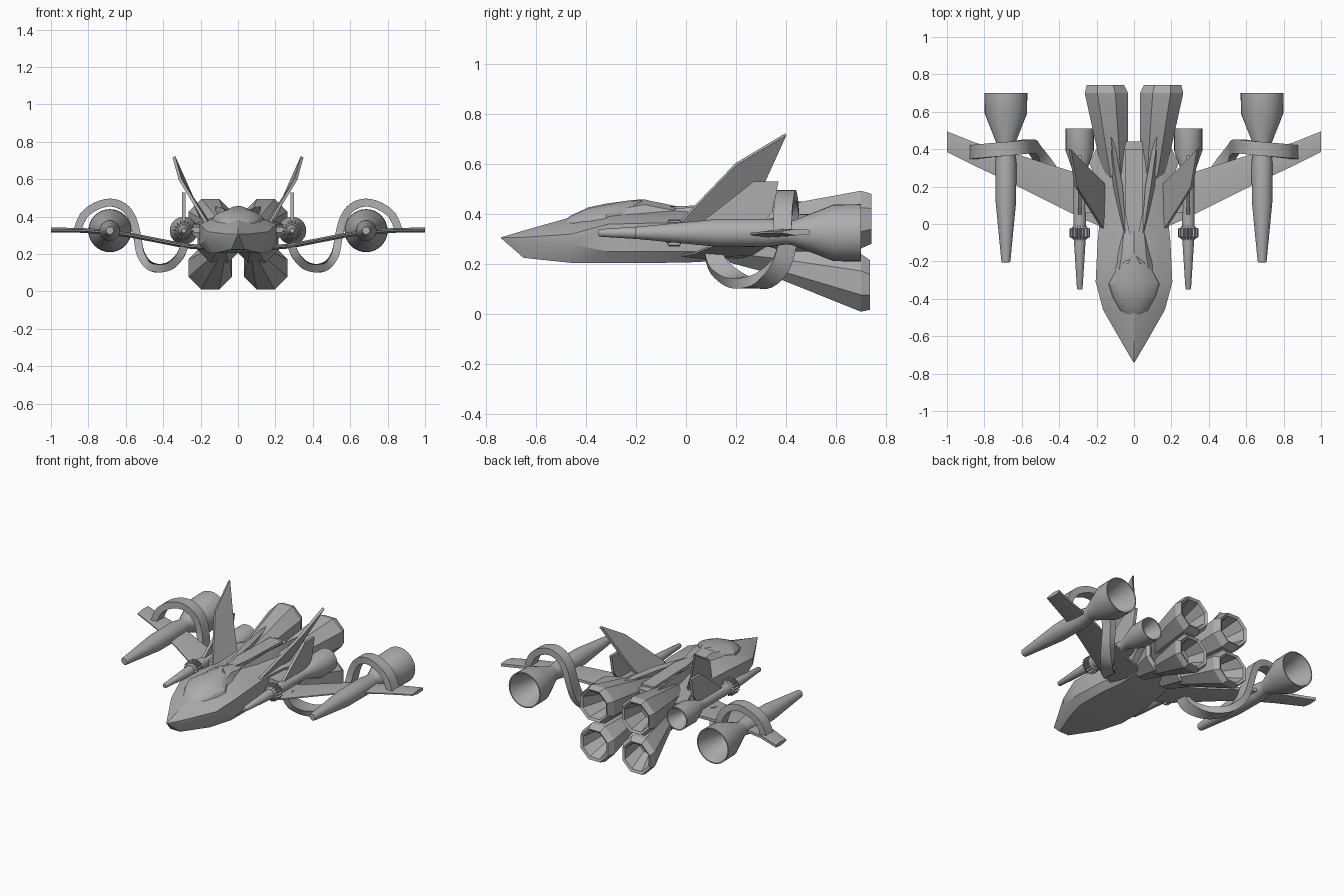
import bpy, bmesh, math
from mathutils import Vector

cube = bpy.data.objects.get("Cube")
if cube:
    bpy.data.objects.remove(cube, do_unlink=True)

grey = bpy.data.materials.new("hull_grey")
grey.use_nodes = True
colour = (0.42, 0.42, 0.42, 1)
grey.diffuse_color = colour
grey.node_tree.nodes["Principled BSDF"].inputs["Base Color"].default_value = colour


def finish(name, bm, mirror=True, angle=30):
    bmesh.ops.remove_doubles(bm, verts=bm.verts, dist=0.0005)
    bmesh.ops.recalc_face_normals(bm, faces=bm.faces)
    mesh = bpy.data.meshes.new(name)
    bm.to_mesh(mesh)
    bm.free()
    mesh.materials.append(grey)
    obj = bpy.data.objects.new(name, mesh)
    bpy.context.collection.objects.link(obj)
    bpy.ops.object.select_all(action='DESELECT')
    obj.select_set(True)
    bpy.context.view_layer.objects.active = obj
    bpy.ops.object.shade_smooth_by_angle(angle=math.radians(angle))
    if mirror:
        mod = obj.modifiers.new("mirror", 'MIRROR')
        mod.use_mirror_merge = False
    return obj


def loft(name, rings, mirror=True, angle=30):
    """Skin a list of equal closed rings and cap both ends."""
    bm = bmesh.new()
    rows = [[bm.verts.new(p) for p in ring] for ring in rings]
    n = len(rows[0])
    for a, b in zip(rows, rows[1:]):
        for i in range(n):
            j = (i + 1) % n
            bm.faces.new((a[i], a[j], b[j], b[i]))
    bm.faces.new(rows[0])
    bm.faces.new(rows[-1])
    return finish(name, bm, mirror, angle)


def circle(centre, r, sides, turn=0.0, tooth=0.0):
    x, y, z = centre
    ring = []
    for i in range(sides):
        a = math.tau * (i + turn) / sides
        q = r - tooth * ((i // 2) % 2)
        ring.append((x + q * math.cos(a), y, z + q * math.sin(a)))
    return ring


def pod(name, x, z, profile, sides=32):
    """Turned shape along y from (y, radius) pairs."""
    return loft(name, [circle((x, y, z), r, sides) for y, r in profile])


def slab(name, points, offset):
    """Thin plate: an outline thickened both ways along the offset."""
    d = Vector(offset)
    return loft(name, [[Vector(p) - d for p in points],
                       [Vector(p) + d for p in points]], angle=20)


# Fuselage: y, belly half width, belly z, side half width, low z, high z,
# shoulder half width, shoulder z, ridge z
stations = [
    (-.74, .002, .303, .003, .304, .306, .001, .307, .307),
    (-.65, .035, .225, .056, .295, .307, .025, .325, .334),
    (-.46, .12, .205, .165, .28, .32, .09, .36, .388),
    (-.31, .165, .205, .205, .25, .36, .13, .39, .41),
    (-.10, .165, .205, .195, .25, .365, .11, .40, .425),
    (.05, .14, .208, .18, .25, .36, .10, .40, .425),
    (.20, .13, .225, .19, .265, .36, .12, .40, .42),
    (.33, .11, .25, .24, .30, .36, .13, .40, .42),
    (.44, .09, .28, .18, .31, .36, .12, .40, .41)]
hull = []
for y, bw, bz, w, lo, hi, sw, sz, top in stations:
    half = [(bw, bz), (w, lo), (w, hi), (sw, sz)]
    hull.append([(x, y, z) for x, z in half] + [(0, y, top)]
                + [(-x, y, z) for x, z in reversed(half)])
loft("fuselage", hull, mirror=False, angle=22)

# Canopy and the fairing behind it: y, half width, base z, ridge z
canopy = []
for y, w, base, top in [(-.50, .04, .34, .365), (-.46, .08, .35, .395),
                        (-.39, .115, .37, .427), (-.32, .14, .375, .442),
                        (-.21, .08, .39, .457), (-.16, .01, .40, .459)]:
    canopy.append([(w * math.cos(a), y, base + (top - base) * math.sin(a))
                   for a in [math.pi * i / 8 for i in range(9)]])
loft("canopy", canopy, mirror=False, angle=25)
fairing = [[(w, y, .36), (w * .6, y, t - .02), (0, y, t), (-w * .6, y, t - .02), (-w, y, .36)]
           for y, w, t in [(-.36, .145, .41), (-.24, .13, .445), (-.165, .11, .458), (.02, .08, .42)]]
loft("canopy_fairing", fairing, mirror=False, angle=25)

# Dorsal plate and the two swept prongs beside it
loft("dorsal_plate", [[(w, y, .38), (w, y, t), (-w, y, t), (-w, y, .38)]
                      for y, w, t in [(-.08, .02, .43), (.05, .045, .435), (.40, .045, .425)]],
     mirror=False)
loft("dorsal_prong", [[(x - w, y, .38), (x - w, y, t - .015), (x, y, t), (x + w, y, .38)]
                      for y, x, w, t in [(-.05, .05, .008, .42), (.2, .09, .03, .45),
                                         (.38, .115, .022, .455), (.49, .125, .004, .45)]])


# Four faceted main engines, converging towards the nose
def engine(name, front, back, r_front):
    a, b = Vector(front), Vector(back)
    steps = [(-.15, r_front * .55), (0, r_front), (1, .125), (1.1, .108),
             (1.08, .092), (.72, .055)]
    rings = [circle(a.lerp(b, t), r, 8, .5) for t, r in steps]
    return loft(name, rings, angle=20)


engine("upper_engine", (.10, .27, .345), (.148, .70, .378), .075)
engine("lower_engine", (.095, .34, .205), (.148, .70, .125), .055)
engine("engine_bridge", (.09, .22, .27), (.10, .46, .27), .07).scale = (1, .8, 1)

# Wing pods with open nozzles
pod("wing_pod", .685, .325,
    [(-.205, .02), (-.20, .024), (.12, .055), (.33, .056), (.40, .046), (.43, .05),
     (.59, .113), (.70, .115), (.70, .108), (.50, .05), (.48, .002)])

# Slim inner pods with a ribbed collar and an upright fin
pod("inner_pod", .29, .325,
    [(-.35, .012), (-.345, .015), (-.08, .032), (.0, .034), (.25, .033), (.28, .036),
     (.39, .075), (.51, .075), (.51, .068), (.40, .03), (.39, .002)])
loft("ribbed_collar", [circle((.29, y, .325), r, 64, 0, tooth)
                       for y, r, tooth in [(-.085, .034, 0), (-.075, .042, .004), (-.07, .054, .012),
                                           (-.025, .054, .012), (-.02, .042, .004), (-.01, .034, 0)]])
slab("inner_pod_fin", [(.29, .04, .35), (.29, .27, .53), (.29, .37, .53),
                       (.29, .345, .41), (.29, .30, .35)], (.009, 0, 0))
loft("pod_mount", [[(x, .06, z), (x, .26, z), (x, .26, z + .03), (x, .06, z + .03)]
                   for x, z in [(.15, .32), (.28, .31)]])

# Wing: x, leading y, trailing y, z
wing = []
for x, lead, trail, z in [(.14, -.03, .22, .232), (.28, .03, .265, .243), (.57, .175, .355, .30),
                          (.70, .24, .395, .318), (.85, .31, .435, .327), (1.0, .385, .495, .328)]:
    mid = (lead + trail) / 2
    wing.append([(x, lead, z - .004), (x, mid, z - .013), (x, trail, z - .009),
                 (x, trail, z + .009), (x, mid, z + .013), (x, lead, z + .004)])
loft("wing", wing)

# Tall canted tail fin
slab("tail_fin", [(.165, -.03, .36), (.31, .20, .60), (.343, .40, .72),
                  (.245, .30, .50), (.20, .25, .40), (.155, .21, .365)], (.007, .002, -.004))

# Curved strut: a ribbon swept under the wing and over the pod
path = [Vector(p) for p in [
    (.285, .11, .25), (.31, .13, .19), (.36, .19, .14), (.42, .25, .125), (.475, .32, .14),
    (.52, .38, .20), (.54, .41, .30), (.565, .415, .39), (.61, .41, .45), (.68, .402, .475),
    (.76, .395, .455), (.825, .388, .405), (.86, .385, .325)]]


def spline(points, steps=4):
    out = []
    for i in range(len(points) - 1):
        p0, p1 = points[max(i - 1, 0)], points[i]
        p2, p3 = points[i + 1], points[min(i + 2, len(points) - 1)]
        for s in range(steps):
            t = s / steps
            out.append(.5 * (2 * p1 + (p2 - p0) * t + (2 * p0 - 5 * p1 + 4 * p2 - p3) * t * t
                             + (3 * p1 - p0 - 3 * p2 + p3) * t ** 3))
    return out + [points[-1]]


curve = spline(path)
ribbon = []
for i, p in enumerate(curve):
    along = (curve[min(i + 1, len(curve) - 1)] - curve[max(i - 1, 0)]).normalized()
    wide = Vector((0, 1, 0))
    wide = (wide - along * along.y).normalized()
    thick = along.cross(wide) * .021
    wide *= .037
    ribbon.append([p - wide - thick, p + wide - thick, p + wide + thick, p - wide + thick])
loft("curved_strut", ribbon)
